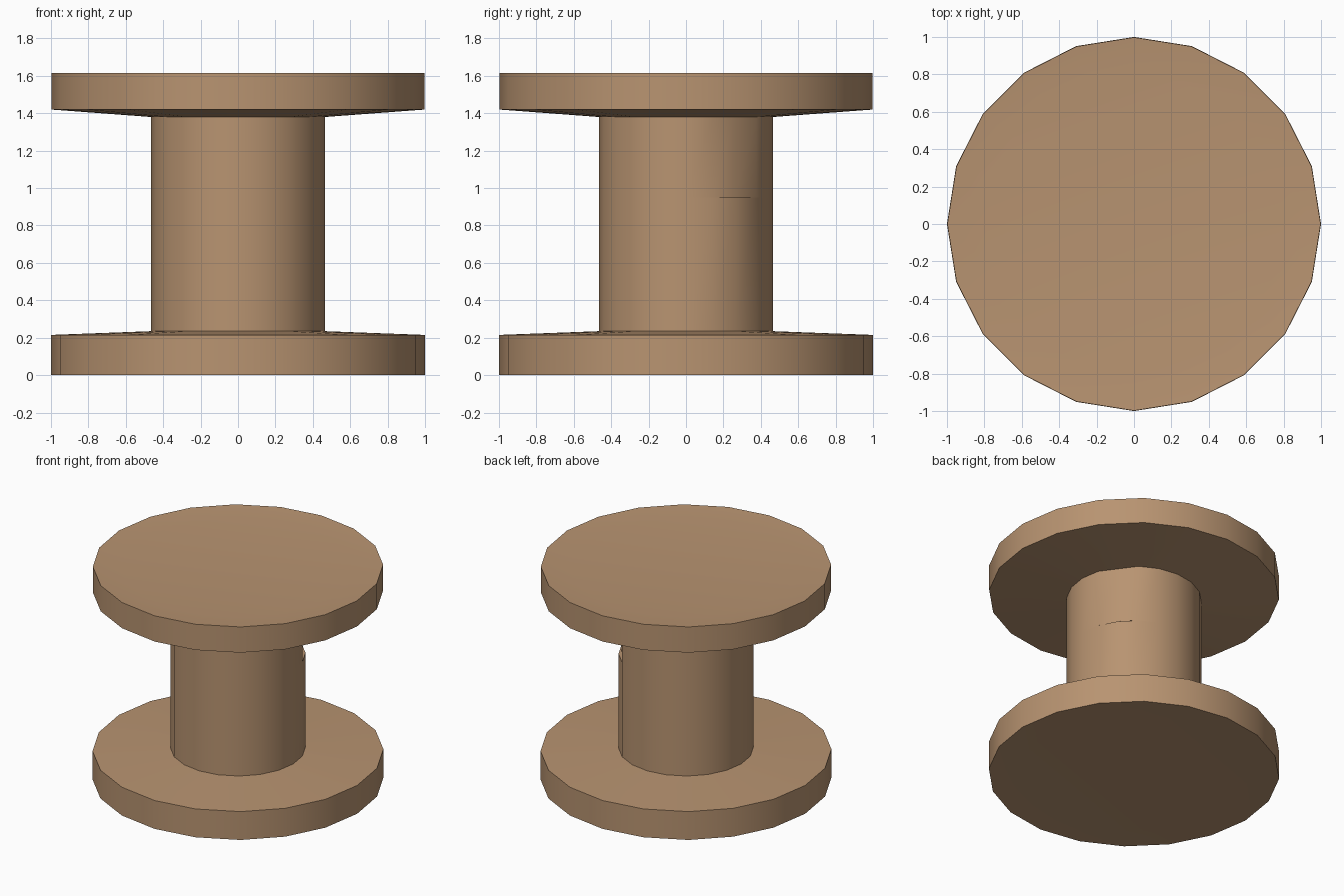
import bpy, bmesh, math

if "Cube" in bpy.data.objects:
    bpy.data.objects.remove(bpy.data.objects["Cube"])

SIDES = 20

wood = bpy.data.materials.new("tan wood")
wood.diffuse_color = (0.48, 0.295, 0.165, 1)
wood.use_nodes = True
wood.node_tree.nodes["Principled BSDF"].inputs["Base Color"].default_value = wood.diffuse_color

# Half section of the spool (radius, height): slightly dished ends,
# base flange, column, top flange
profile = [(0.8, 0.006), (1.0, 0.0), (1.0, 0.215), (0.464, 0.235),
           (0.464, 0.95), (0.464, 0.951), (0.464, 1.38),
           (0.998, 1.42), (0.998, 1.615), (0.8, 1.60)]
DENT_RINGS, DENT_SIDE = (5, 6), 2   # shallow flat on the upper column


def ring_radius(k, i):
    r = profile[k][0]
    if k in DENT_RINGS and i == DENT_SIDE:
        r *= math.cos(math.tau / SIDES)
    return r


bm = bmesh.new()
rings = []
for k, (_, z) in enumerate(profile):
    ring = []
    for i in range(SIDES):
        a, r = math.tau * i / SIDES, ring_radius(k, i)
        ring.append(bm.verts.new((r * math.cos(a), r * math.sin(a), z)))
    rings.append(ring)

# Walls between rings
for a, b in zip(rings, rings[1:]):
    for i in range(SIDES):
        j = (i + 1) % SIDES
        bm.faces.new((a[i], a[j], b[j], b[i]))

# End caps
bm.faces.new(rings[0][::-1])
bm.faces.new(rings[-1])
bmesh.ops.recalc_face_normals(bm, faces=bm.faces)

mesh = bpy.data.meshes.new("spool")
bm.to_mesh(mesh)
bm.free()
mesh.materials.append(wood)
spool = bpy.data.objects.new("spool", mesh)
bpy.context.collection.objects.link(spool)

# Smooth round walls, crisp rims
bpy.context.view_layer.objects.active = spool
spool.select_set(True)
bpy.ops.object.shade_smooth_by_angle(angle=math.radians(30))
